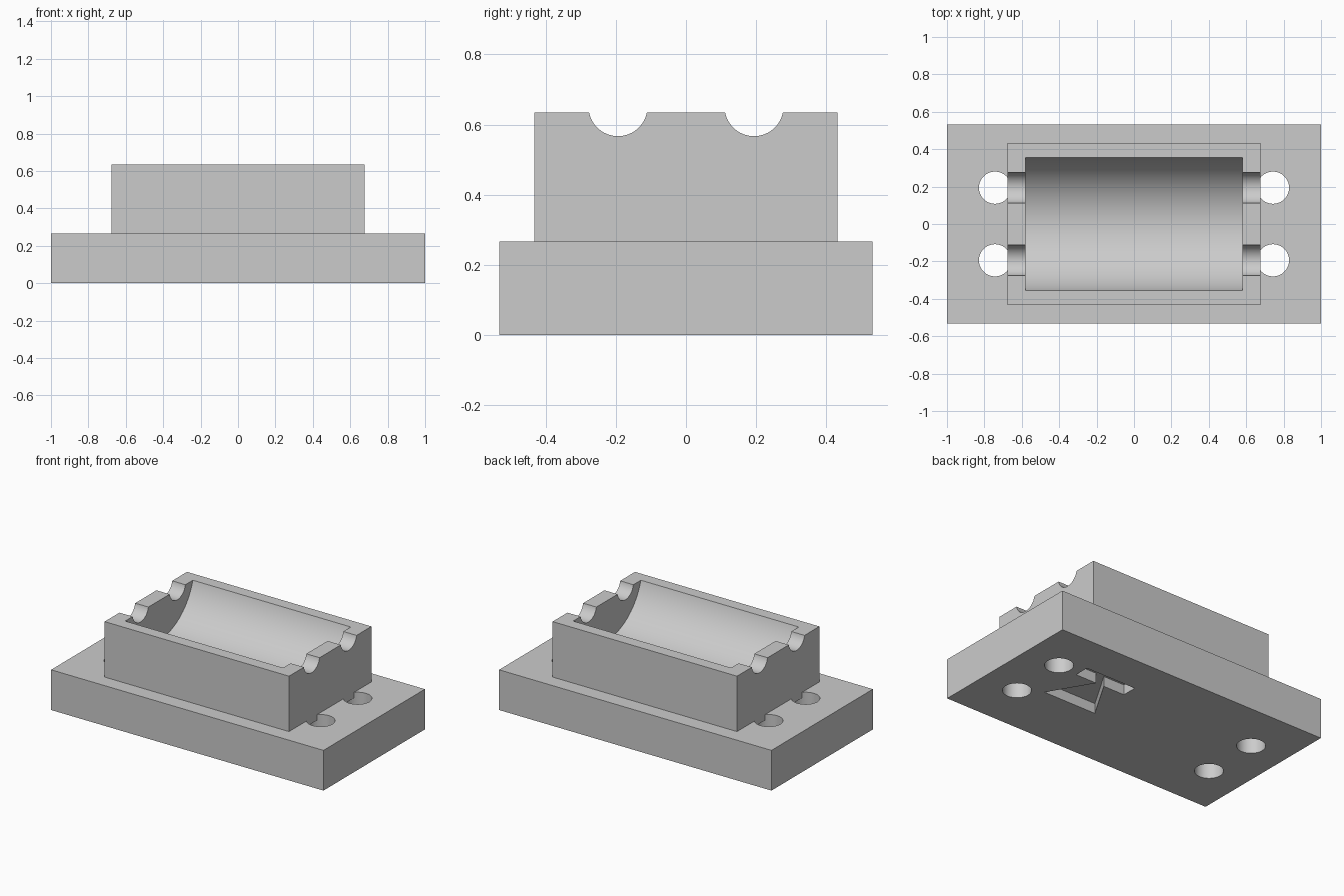
import bpy, bmesh, math
from mathutils import Matrix

if "Cube" in bpy.data.objects:
    bpy.data.objects.remove(bpy.data.objects["Cube"], do_unlink=True)

BASE_TOP, BLOCK_TOP = 0.267, 0.635
SIDES = (-1, 1)

grey = bpy.data.materials.new("plain_grey")
grey.use_nodes = True
grey.diffuse_color = (0.6, 0.6, 0.6, 1)
grey.node_tree.nodes["Principled BSDF"].inputs["Base Color"].default_value = (0.6, 0.6, 0.6, 1)


def add_object(name, bm):
    bmesh.ops.recalc_face_normals(bm, faces=bm.faces)
    mesh = bpy.data.meshes.new(name)
    bm.to_mesh(mesh)
    bm.free()
    mesh.materials.append(grey)
    obj = bpy.data.objects.new(name, mesh)
    bpy.context.collection.objects.link(obj)
    return obj


def box(name, x, y, z):
    bm = bmesh.new()
    bmesh.ops.create_cube(bm, size=1)
    for v in bm.verts:
        v.co = [a + (b - a) * (c + 0.5) for (a, b), c in zip((x, y, z), v.co)]
    return add_object(name, bm)


def cylinder(name, radius, length, centre, along_x=False, sides=64):
    bm = bmesh.new()
    turn = Matrix.Rotation(math.pi / 2, 4, "Y") if along_x else Matrix()
    bmesh.ops.create_cone(bm, cap_ends=True, segments=sides, radius1=radius, radius2=radius,
                          depth=length, matrix=Matrix.Translation(centre) @ turn)
    return add_object(name, bm)


def prism(name, outline, z0, z1):
    bm = bmesh.new()
    face = bm.faces.new([bm.verts.new((x, y, z0)) for x, y in outline])
    out = bmesh.ops.extrude_face_region(bm, geom=[face])["geom"]
    for v in out:
        if isinstance(v, bmesh.types.BMVert):
            v.co.z = z1
    return add_object(name, bm)


def combine(target, tool, operation):
    tool.hide_render = True
    mod = target.modifiers.new(tool.name, "BOOLEAN")
    mod.operation, mod.solver, mod.object = operation, "EXACT", tool
    bpy.context.view_layer.objects.active = target
    bpy.ops.object.modifier_apply(modifier=mod.name)
    bpy.data.objects.remove(tool, do_unlink=True)


# Base plate with four through holes
holder = box("holder", (-1, 1), (-0.532, 0.532), (0, BASE_TOP))
for sx in SIDES:
    for sy in SIDES:
        combine(holder, cylinder("screw_hole", 0.086, 1, (sx * 0.743, sy * 0.194, 0)), "DIFFERENCE")

# Raised block, sunk slightly into the plate
combine(holder, box("block", (-0.677, 0.677), (-0.432, 0.432), (0.23, BLOCK_TOP)), "UNION")

# Trough and the wire grooves in its end walls
combine(holder, cylinder("trough", 0.37, 1.16, (0, 0, 0.74), True, 128), "DIFFERENCE")
for sy in SIDES:
    combine(holder, cylinder("wire_groove", 0.084, 2, (0, sy * 0.194, 0.651), True), "DIFFERENCE")

# Recessed triangle and bar under the plate
mark = prism("triangle_recess", [(0.215, -0.105), (0.605, -0.105), (0.41, 0.225)], -0.1, 0.067)
combine(mark, box("bar_recess", (0.225, 0.595), (0.175, 0.275), (-0.1, 0.067)), "UNION")
combine(holder, mark, "DIFFERENCE")

# Smooth the round surfaces, keep the edges crisp
bpy.ops.object.select_all(action="DESELECT")
holder.select_set(True)
bpy.context.view_layer.objects.active = holder
bpy.ops.object.shade_smooth_by_angle(angle=math.radians(30))
